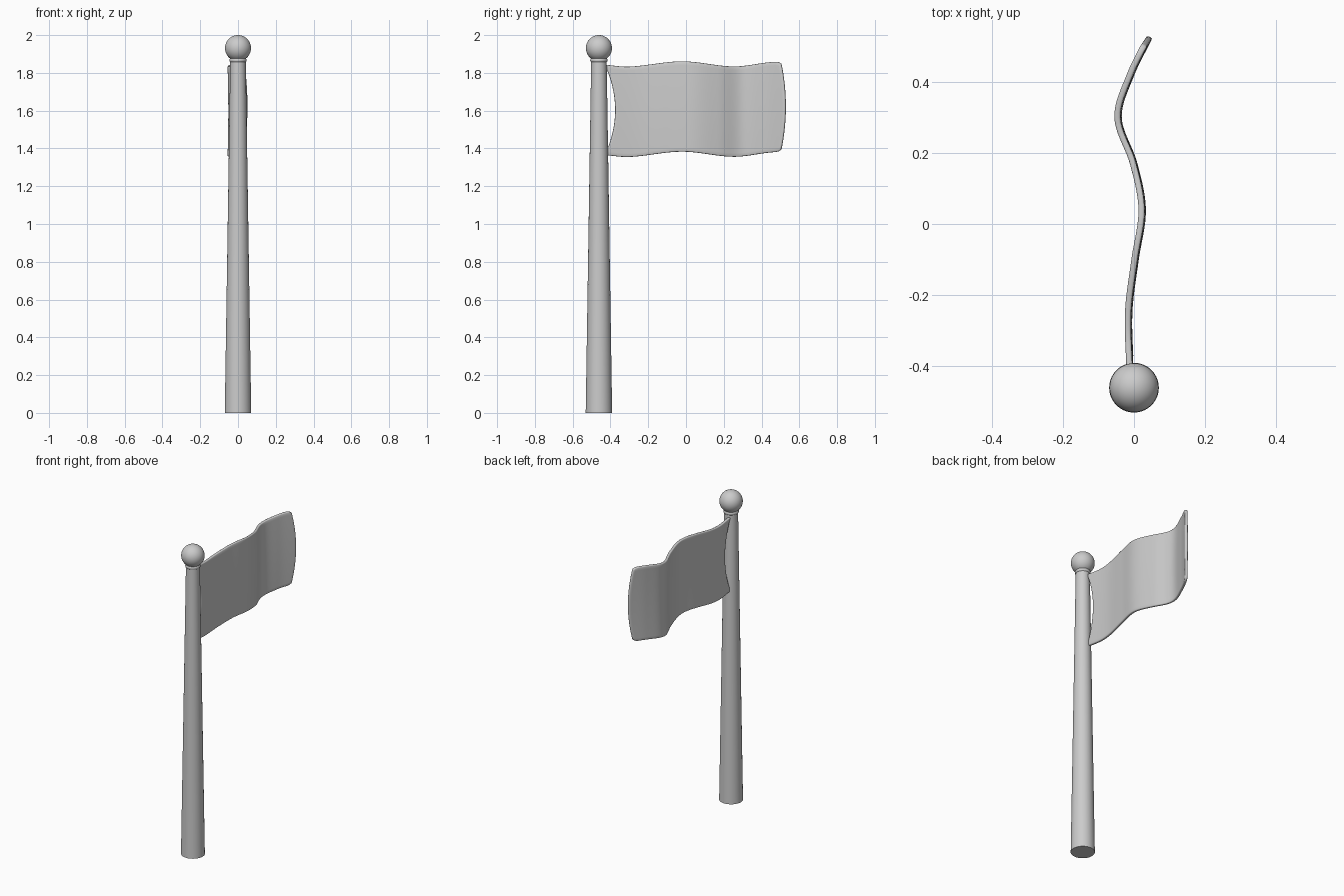
import bpy, bmesh, math

if "Cube" in bpy.data.objects:
    bpy.data.objects.remove(bpy.data.objects["Cube"])

POLE_Y = -0.461


def finish(bm, name):
    bmesh.ops.recalc_face_normals(bm, faces=bm.faces[:])
    mesh = bpy.data.meshes.new(name)
    bm.to_mesh(mesh)
    bm.free()
    obj = bpy.data.objects.new(name, mesh)
    bpy.context.collection.objects.link(obj)
    bpy.ops.object.select_all(action='DESELECT')
    obj.select_set(True)
    bpy.context.view_layer.objects.active = obj
    bpy.ops.object.shade_smooth_by_angle(angle=math.radians(40))
    return obj


def lathe(name, profile, sides=40):
    """Revolve (radius, z) points around the pole axis, capping both ends."""
    bm = bmesh.new()
    rings = []
    for r, z in profile:
        rings.append([bm.verts.new((r * math.cos(2 * math.pi * i / sides),
                                    POLE_Y + r * math.sin(2 * math.pi * i / sides), z))
                      for i in range(sides)])
    for a, b in zip(rings, rings[1:]):
        for i in range(sides):
            j = (i + 1) % sides
            bm.faces.new((a[i], a[j], b[j], b[i]))
    bm.faces.new(rings[0])
    bm.faces.new(rings[-1])
    return finish(bm, name)


def smooth_curve(pts, t):
    """Cubic interpolation through (t, value) points."""
    k = 0
    while k < len(pts) - 2 and t > pts[k + 1][0]:
        k += 1

    def slope(i):
        a, b = pts[max(i - 1, 0)], pts[min(i + 1, len(pts) - 1)]
        return (b[1] - a[1]) / (b[0] - a[0])
    (t0, v0), (t1, v1) = pts[k], pts[k + 1]
    h = t1 - t0
    s = (t - t0) / h
    return ((2*s**3 - 3*s**2 + 1) * v0 + (s**3 - 2*s**2 + s) * h * slope(k)
            + (3*s**2 - 2*s**3) * v1 + (s**3 - s**2) * h * slope(k + 1))


# Tapered pole and the small collar beneath the ball
lathe("pole", [(0.07, 0), (0.041, 1.865)])
lathe("collar", [(0.041, 1.857), (0.045, 1.861), (0.046, 1.867), (0.044, 1.874), (0.038, 1.88)])

# Ball finial
bm = bmesh.new()
bmesh.ops.create_uvsphere(bm, u_segments=40, v_segments=24, radius=0.069)
bmesh.ops.translate(bm, verts=bm.verts, vec=(0, POLE_Y, 1.931))
finish(bm, "ball_finial")

# Waving flag: ripple sideways (x) and up and down (z) along its length
RIPPLE = [(-0.43, -0.012), (-0.25, -0.017), (-0.1, 0.001), (0.04, 0.021),
          (0.17, -0.003), (0.30, -0.047), (0.42, -0.012), (0.53, 0.042)]
LIFT = [(-0.43, 1.604), (-0.30, 1.594), (-0.02, 1.622), (0.25, 1.595), (0.44, 1.617), (0.51, 1.622)]
NU, NV, HALF = 64, 24, 0.239
bm = bmesh.new()
grid = []
for i in range(NU + 1):
    u = i / NU
    base_y = -0.43 + 0.934 * u
    row = []
    # round the free corners slightly
    edge = max(0, (u - 0.97) / 0.03)
    half = HALF - 0.012 * edge ** 2
    for j in range(NV + 1):
        v = 2 * j / NV - 1
        bow = 1 - v * v
        y = base_y + bow * (0.055 * (1 - u) + 0.023 * u)
        x = smooth_curve(RIPPLE, y) + 0.004 * bow
        row.append(bm.verts.new((x, y, smooth_curve(LIFT, base_y) + half * v)))
    grid.append(row)
for a, b in zip(grid, grid[1:]):
    for j in range(NV):
        bm.faces.new((a[j], b[j], b[j + 1], a[j + 1]))
flag = finish(bm, "flag")
solid = flag.modifiers.new("thickness", 'SOLIDIFY')
solid.thickness = 0.017
solid.offset = 0
bevel = flag.modifiers.new("soft_edge", 'BEVEL')
bevel.width = 0.005
bevel.segments = 2
bevel.limit_method = 'ANGLE'
bevel.angle_limit = math.radians(50)
